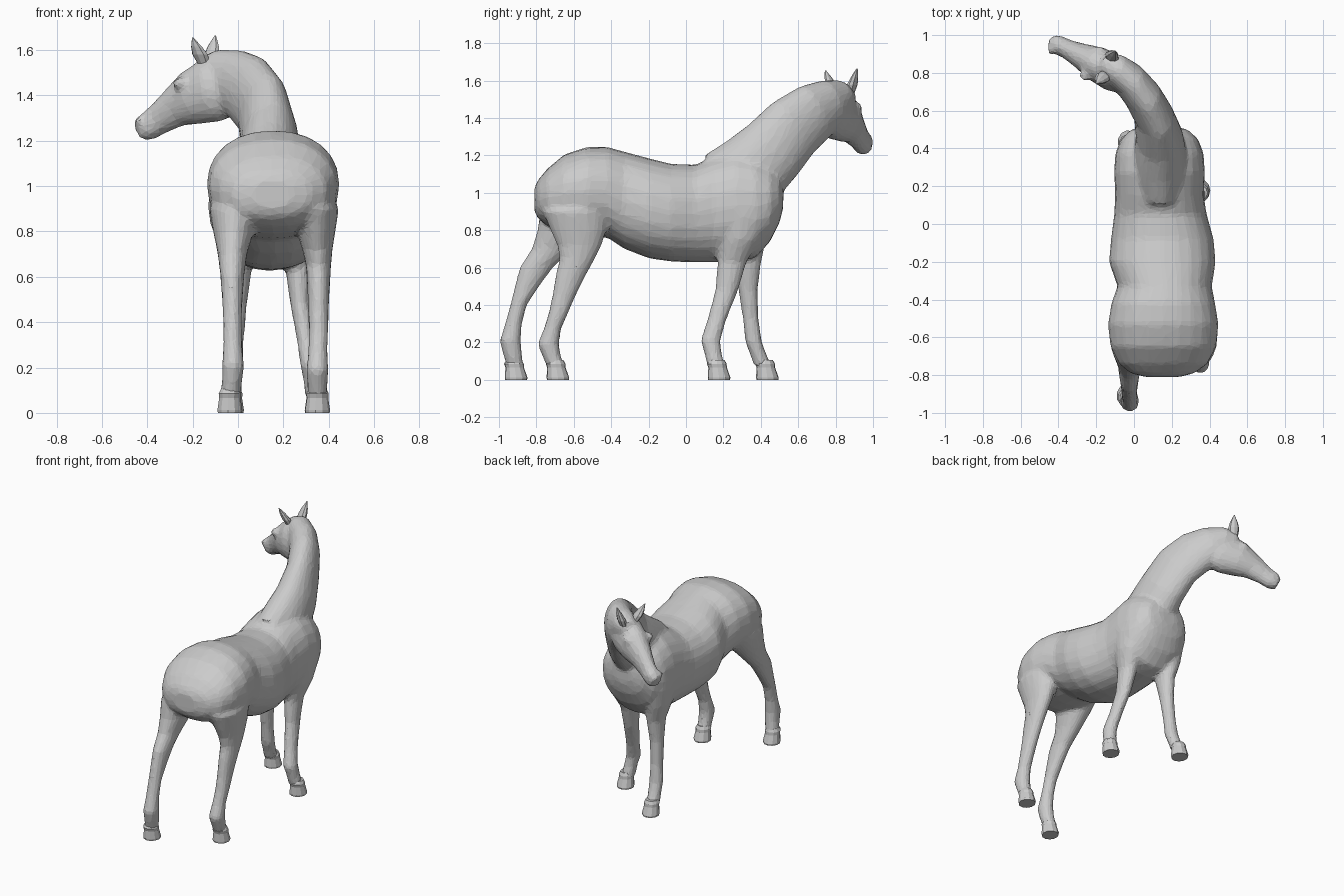
import bpy, bmesh, math
from mathutils import Vector

X, Y, Z = Vector((1, 0, 0)), Vector((0, 1, 0)), Vector((0, 0, 1))


def loft(bm, rows, axes=None, sides=18, power=2.0):
    """Skin closed elliptical rings; rows are (x, y, z, half_width, half_height)."""
    pts = [Vector(r[:3]) for r in rows]
    rings = []
    for i, (p, r) in enumerate(zip(pts, rows)):
        if axes:
            u, v = axes
        else:
            t = (pts[min(i + 1, len(pts) - 1)] - pts[max(i - 1, 0)]).normalized()
            u = t.cross(Z).normalized()
            v = u.cross(t)
        ring = []
        for k in range(sides):
            a = 2 * math.pi * k / sides
            c, s = math.cos(a), math.sin(a)
            c = math.copysign(abs(c) ** (2 / power), c)
            s = math.copysign(abs(s) ** (2 / power), s)
            ring.append(bm.verts.new(p + u * c * r[3] + v * s * r[4]))
        rings.append(ring)
    faces = [bm.faces.new(rings[0]), bm.faces.new(rings[-1][::-1])]
    for a, b in zip(rings, rings[1:]):
        for k in range(sides):
            n = (k + 1) % sides
            faces.append(bm.faces.new((a[k], b[k], b[n], a[n])))
    bmesh.ops.recalc_face_normals(bm, faces=faces)


def ball(bm, pos, radius):
    geo = bmesh.ops.create_icosphere(bm, subdivisions=2, radius=radius)
    bmesh.ops.translate(bm, verts=geo["verts"], vec=pos)


def finish(bm, name):
    me = bpy.data.meshes.new(name)
    bm.to_mesh(me)
    bm.free()
    ob = bpy.data.objects.new(name, me)
    bpy.context.collection.objects.link(ob)
    return ob


body = bmesh.new()

# Torso: y, top, bottom, centre x, half width
torso = [(-.81, 1.03, .90, .15, .09), (-.79, 1.07, .86, .15, .17), (-.74, 1.13, .82, .155, .235),
         (-.65, 1.205, .79, .155, .28), (-.53, 1.245, .77, .155, .293), (-.42, 1.245, .76, .155, .275),
         (-.33, 1.22, .70, .162, .25), (-.20, 1.185, .65, .15, .283), (-.08, 1.155, .632, .15, .272),
         (.05, 1.15, .627, .14, .245), (.15, 1.19, .627, .135, .235), (.27, 1.22, .632, .135, .24),
         (.37, 1.20, .65, .135, .235), (.45, 1.15, .74, .135, .205), (.50, 1.10, .84, .135, .15),
         (.52, 1.03, .92, .135, .07)]
loft(body, [(x, y, (t + b) / 2, w, (t - b) / 2) for y, t, b, x, w in torso], (X, Z), 24, 2.2)

# Neck bending to the left
loft(body, [(.14, .25, 1.03, .14, .23), (.14, .36, 1.13, .14, .205), (.135, .46, 1.225, .125, .19),
            (.105, .575, 1.35, .105, .178), (.045, .68, 1.425, .10, .165), (-.03, .77, 1.475, .092, .138),
            (-.10, .825, 1.515, .08, .09), (-.165, .86, 1.505, .06, .06)])

# Head
loft(body, [(-.02, .765, 1.44, .07, .09), (-.055, .78, 1.43, .09, .13), (-.11, .80, 1.425, .10, .145),
            (-.20, .85, 1.39, .093, .125), (-.28, .89, 1.345, .068, .09), (-.35, .925, 1.295, .052, .07),
            (-.40, .947, 1.26, .052, .063), (-.437, .963, 1.24, .04, .046)])

# Eye ridges and nostril rims
for pos in [(-.185, .915, 1.455), (-.26, .785, 1.455)]:
    ball(body, pos, .03)
for pos in [(-.405, .98, 1.285), (-.437, .918, 1.285)]:
    ball(body, pos, .024)

# Legs: x, y, z, half width, half depth
hind_left = [(.02, -.57, 1.0, .10, .15), (-.01, -.60, .90, .118, .18), (-.02, -.65, .80, .09, .145),
             (-.025, -.715, .70, .065, .11), (-.025, -.80, .60, .053, .09), (-.025, -.85, .50, .046, .066),
             (-.025, -.895, .40, .042, .045), (-.023, -.922, .30, .042, .045), (-.022, -.94, .21, .05, .056),
             (-.025, -.93, .15, .046, .052), (-.035, -.913, .07, .045, .047)]
hind_right = [(.30, -.56, 1.0, .10, .15), (.33, -.59, .90, .115, .18), (.345, -.575, .80, .085, .15),
              (.35, -.57, .72, .067, .12), (.355, -.58, .65, .056, .096), (.355, -.62, .55, .05, .08),
              (.355, -.652, .45, .046, .063), (.355, -.685, .35, .044, .052), (.352, -.715, .27, .043, .047),
              (.35, -.737, .19, .05, .058), (.35, -.72, .13, .046, .05), (.35, -.695, .07, .045, .049)]
front_right = [(.27, .31, 1.0, .09, .13), (.285, .30, .88, .09, .14), (.285, .285, .75, .075, .11),
               (.265, .247, .63, .056, .078), (.275, .218, .48, .045, .062), (.30, .165, .32, .041, .051),
               (.32, .13, .21, .046, .053), (.33, .143, .15, .043, .047), (.34, .163, .07, .045, .049)]
front_left = [(0, .32, 1.0, .09, .13), (-.015, .32, .88, .09, .14), (-.015, .32, .75, .075, .11),
              (.005, .325, .63, .056, .078), (-.005, .332, .48, .045, .052), (-.015, .347, .32, .041, .043),
              (-.02, .362, .20, .046, .045), (-.025, .385, .14, .043, .044), (-.03, .412, .07, .045, .048)]
for leg in (hind_left, hind_right, front_left, front_right):
    loft(body, leg, (X, Y))

# Fuse the flesh into one faceted skin
horse = finish(body, "horse_body")
mod = horse.modifiers.new("fuse", 'REMESH')
mod.mode = 'VOXEL'
mod.voxel_size = .015
mod = horse.modifiers.new("soften", 'SMOOTH')
mod.factor = .5
mod.iterations = 6
mod = horse.modifiers.new("facet", 'DECIMATE')
mod.ratio = .13

# Hooves with a coronet ledge and flat sole
for name, x, y in [("hind_left_hoof", -.037, -.908), ("hind_right_hoof", .35, -.685),
                   ("front_left_hoof", -.03, .435), ("front_right_hoof", .348, .177)]:
    bm = bmesh.new()
    loft(bm, [(x, y - .012, .105, .04, .042), (x, y - .012, .085, .05, .053), (x, y - .008, .065, .048, .05),
              (x, y, .012, .056, .061), (x, y, 0, .054, .059)], (X, Y), 11)
    finish(bm, name)

# Pointed ears
for name, base, tip in [("left_ear", (-.15, .79, 1.54), (-.20, .745, 1.655)),
                        ("right_ear", (-.125, .875, 1.53), (-.10, .915, 1.665))]:
    b, t = Vector(base), Vector(tip)
    bm = bmesh.new()
    side = Vector((.89, -.45, 0))
    loft(bm, [(*b.lerp(t, f), w, d) for f, w, d in
              [(0, .03, .024), (.35, .038, .026), (.65, .027, .018), (1, .003, .003)]],
         (side, Vector((.45, .89, 0))), 8)
    finish(bm, name)
